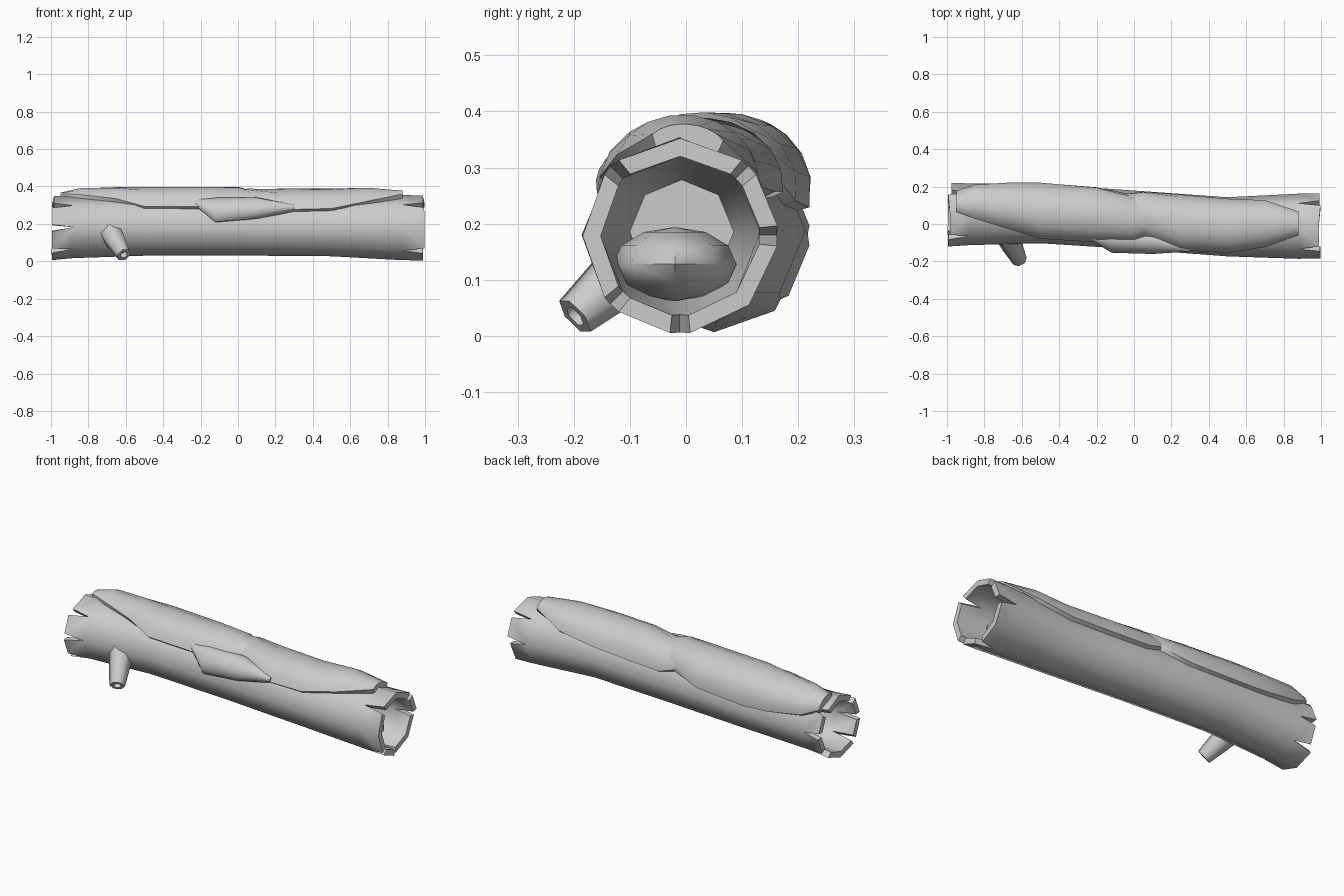
import bpy, bmesh, math, random
from mathutils import Vector

if "Cube" in bpy.data.objects:
    bpy.data.objects.remove(bpy.data.objects["Cube"])

random.seed(4)
# spine of the log: x, centre y, centre z, radius
SPINE = [(-1, .05, .178, .172), (-.88, .052, .182, .165), (-.5, .055, .188, .158), (0, .022, .188, .157),
         (.5, -.015, .185, .158), (.88, -.012, .18, .174), (1, -.01, .178, .174)]
N = 8


def spine(x):
    x = max(-1, min(1, x))
    for a, b in zip(SPINE, SPINE[1:]):
        if x <= b[0]:
            t = (x - a[0]) / (b[0] - a[0])
            return [p + (q - p) * t for p, q in zip(a, b)][1:]


def at(x, deg, off=0.0):
    cy, cz, r = spine(x)
    a = math.radians(deg)
    return Vector((x, cy + (r + off) * math.cos(a), cz + (r + off) * math.sin(a)))


def finish(bm, name, angle=50):
    bmesh.ops.remove_doubles(bm, verts=bm.verts, dist=1e-5)
    bmesh.ops.recalc_face_normals(bm, faces=bm.faces)
    me = bpy.data.meshes.new(name)
    bm.to_mesh(me)
    bm.free()
    ob = bpy.data.objects.new(name, me)
    bpy.context.collection.objects.link(ob)
    bpy.ops.object.select_all(action='DESELECT')
    ob.select_set(True)
    bpy.context.view_layer.objects.active = ob
    bpy.ops.object.shade_smooth_by_angle(angle=math.radians(angle))
    return ob


def loft(bm, rings, caps=True):
    loops = [[bm.verts.new(p) for p in ring] for ring in rings]
    for a, b in zip(loops, loops[1:]):
        for i in range(len(a)):
            j = (i + 1) % len(a)
            bm.faces.new((a[i], a[j], b[j], b[i]))
    if caps:
        bm.faces.new(loops[0])
        bm.faces.new(loops[-1])
    return loops


def ring(x, off=0.0):
    return [at(x, k * 360 / N, off) for k in range(N)]


# hollow log: bark shell, plus two broken ends with splits at some corners
bm = bmesh.new()
loft(bm, [ring(x) for x in (-.88, -.5, -.2, 0, .25, .5, .88)], caps=False)
WALL = -.032
for s, splits in ((1, {0, 1, 3, 5, 6}), (-1, {0, 1, 3, 4, 5, 7})):
    # tapering hollow with an end wall
    inner = loft(bm, [ring(s * .88, WALL), ring(s * .65, -.045), ring(s * .4, -.065)], caps=False)
    bm.faces.new(inner[-1])
    ends = [s * (1 - random.uniform(0, .03)) for k in range(N)]
    for k in range(N):
        j = (k + 1) % N
        a0, a1 = k * 45, k * 45 + 45
        e0 = a0 + (6 if k in splits else 0)
        e1 = a1 - (6 if j in splits else 0)
        x0 = ends[k]
        x1 = x0 if j in splits else ends[j]
        pts = [at(s * .88, a0), at(s * .88, a1), at(x1, e1), at(x0, e0)]
        ins = [at(s * .88, a0, WALL), at(s * .88, a1, WALL), at(x1, e1, WALL), at(x0, e0, WALL)]
        o = [bm.verts.new(p) for p in pts]
        i = [bm.verts.new(p) for p in ins]
        bm.faces.new(o)
        bm.faces.new(i[::-1])
        bm.faces.new((o[3], o[2], i[2], i[3]))
        if k in splits:
            bm.faces.new((o[0], o[3], i[3], i[0]))
        if j in splits:
            bm.faces.new((o[2], o[1], i[1], i[2]))
finish(bm, "hollow_log")


# moss pads hugging the bark: stations are x, start angle, end angle
def moss(name, stations, height, steps=8):
    rings = []
    for n, (x, a, b) in enumerate(stations):
        h = height * (.35 if n in (0, len(stations) - 1) else 1)
        us = [i / steps for i in range(steps + 1)]
        top = [at(x, a + (b - a) * u, .012 + h * (1 - abs(2 * u - 1) ** 2.5)) for u in us]
        under = [at(x, a + (b - a) * u, -.018) for u in reversed(us)]
        rings.append(top + under)
    bm = bmesh.new()
    loft(bm, rings)
    finish(bm, name, 45)


moss("moss_left", [(-.95, 45, 85), (-.85, 28, 98), (-.65, 17, 120), (-.5, 14, 142),
                   (-.2, 18, 142), (0, 38, 135), (.1, 75, 112)], .042)
moss("moss_right", [(-.1, 42, 80), (.05, 24, 120), (.25, 25, 148), (.5, 28, 145),
                    (.7, 38, 128), (.88, 65, 105)], .034)
moss("moss_front", [(-.24, 125, 134), (-.12, 118, 172), (.1, 118, 164), (.3, 138, 147)], .034)

# mound of moss inside the right opening
bm = bmesh.new()
bmesh.ops.create_uvsphere(bm, u_segments=8, v_segments=6, radius=1)
for v in bm.verts:
    v.co = Vector((.72 + v.co.x * .2, -.02 + v.co.y * .11, .128 + v.co.z * .066))
finish(bm, "inner_moss", 60)

# broken branch stub with a recessed tip
base, tip = Vector((-.68, -.06, .155)), Vector((-.61, -.198, .035))
rot = (tip - base).to_track_quat('Z', 'Y')


def stub(t, r):
    c = base.lerp(tip, t)
    return [c + rot @ Vector((r * math.cos(i * math.pi / 3), r * math.sin(i * math.pi / 3), 0)) for i in range(6)]


bm = bmesh.new()
loft(bm, [stub(0, .064), stub(.45, .055), stub(1, .04), stub(1, .022), stub(.85, .018)])
finish(bm, "branch_stub", 62)
